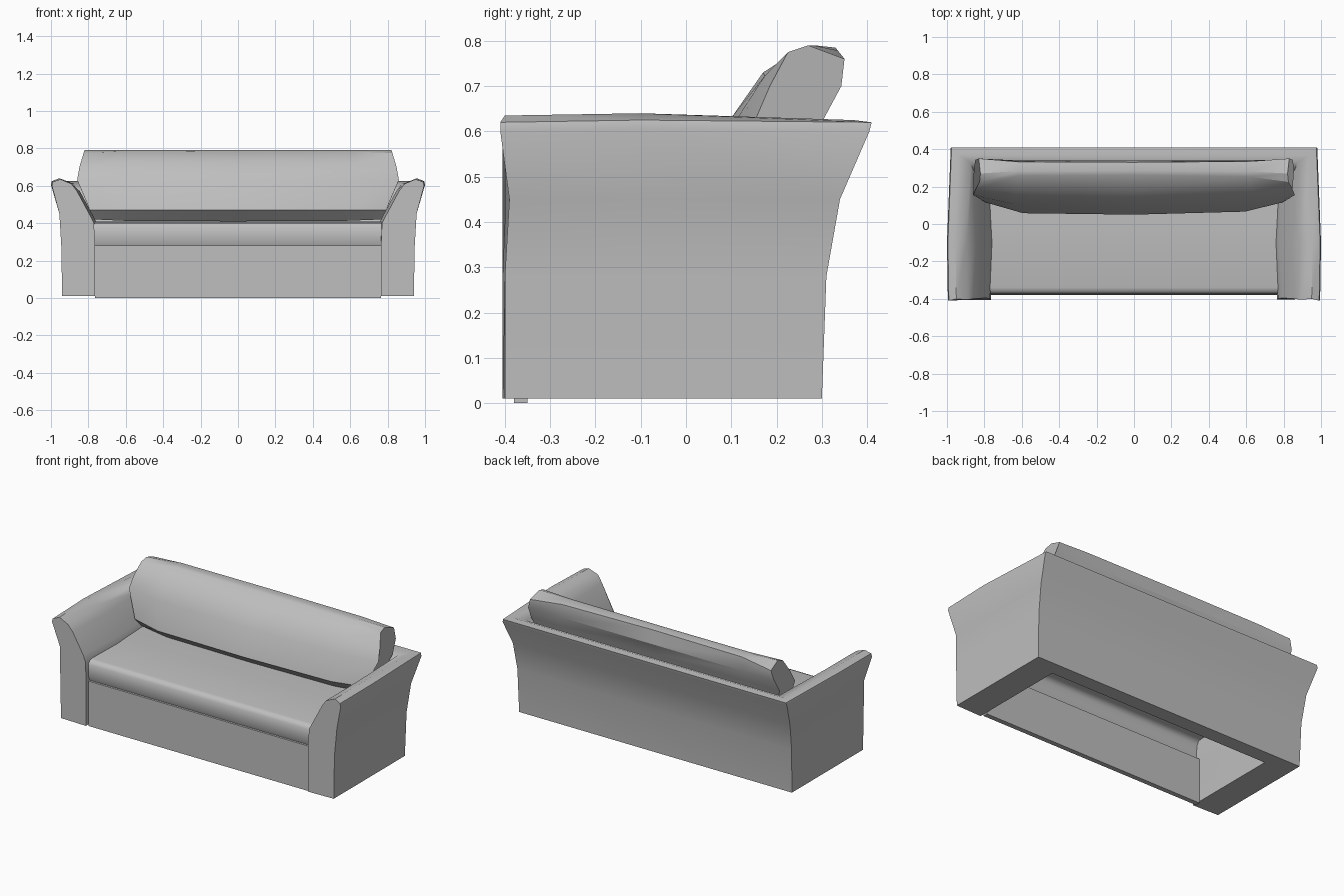
import bpy
import math

cube = bpy.data.objects.get("Cube")
if cube:
    bpy.data.objects.remove(cube, do_unlink=True)

grey = bpy.data.materials.new("grey fabric")
grey.use_nodes = True
colour = (0.52, 0.52, 0.52, 1)
grey.diffuse_color = colour
grey.node_tree.nodes["Principled BSDF"].inputs["Base Color"].default_value = colour


def loft(name, sections, closed=True, caps=True, angle=35):
    """Skin a row of sections that all have the same number of points."""
    n = len(sections[0])
    verts = [p for s in sections for p in s]
    faces = []
    for i in range(len(sections) - 1):
        for j in range(n if closed else n - 1):
            k = (j + 1) % n
            faces.append((i * n + j, i * n + k, (i + 1) * n + k, (i + 1) * n + j))
    if caps:
        faces.append(tuple(reversed(range(n))))
        faces.append(tuple(range(len(verts) - n, len(verts))))
    mesh = bpy.data.meshes.new(name)
    mesh.from_pydata(verts, [], faces)
    mesh.materials.append(grey)
    obj = bpy.data.objects.new(name, mesh)
    bpy.context.collection.objects.link(obj)
    bpy.ops.object.select_all(action='DESELECT')
    obj.select_set(True)
    bpy.context.view_layer.objects.active = obj
    bpy.ops.object.mode_set(mode='EDIT')
    bpy.ops.mesh.select_all(action='SELECT')
    bpy.ops.mesh.normals_make_consistent(inside=False)
    bpy.ops.object.mode_set(mode='OBJECT')
    bpy.ops.object.shade_smooth_by_angle(angle=math.radians(angle))
    return obj


def mirrored(section):
    return [(-x, y, z) for x, y, z in section]


# Arms and back: one flared profile swept round a U with mitred corners
# Each row: half width, back depth, front depth, height
profile = [
    (0.765, 0.21, -0.405, 0.01),
    (0.765, 0.21, -0.405, 0.28),
    (0.77, 0.21, -0.40, 0.40),
    (0.79, 0.23, -0.395, 0.44),
    (0.86, 0.29, -0.40, 0.57),
    (0.89, 0.33, -0.405, 0.61),
    (0.95, 0.37, -0.40, 0.635),
    (0.99, 0.41, -0.41, 0.62),
    (0.995, 0.405, -0.41, 0.60),
    (0.955, 0.34, -0.39, 0.45),
    (0.945, 0.31, -0.40, 0.28),
    (0.94, 0.30, -0.40, 0.01),
]
front, middle, corner = [], [], []
for x, back, fore, z in profile:
    top = z > 0.59
    front.append((x, fore, z))
    bulge = 0.005 if top else (-0.015 if 0.3 < z < 0.6 and x < 0.9 else 0)
    middle.append((x + bulge, -0.1, z + (0.005 if top else 0)))
    corner.append((x - (0.015 if top else 0), back, min(z, 0.625)))
half = [front, middle, corner]
loft("arms_and_back", half + [mirrored(s) for s in reversed(half)])

# Front panel below the seat
loft("front_panel", [
    [(x, y, z) for y, z in ((-0.38, 0), (-0.35, 0), (-0.35, 0.28), (-0.38, 0.28))]
    for x in (-0.765, 0.765)])

# Seat: a soft sheet with a rolled front edge, open underneath
seat_profile = [(-0.365, 0.275), (-0.375, 0.30), (-0.378, 0.34), (-0.374, 0.38),
                (-0.362, 0.40), (-0.34, 0.405), (0.0, 0.41), (0.24, 0.41)]
seat = loft("seat", [[(x, y, z) for y, z in seat_profile] for x in (-0.775, 0.775)],
            closed=False, caps=False, angle=50)
if seat.data.polygons[-1].normal.z < 0:
    seat.data.flip_normals()

# Back cushion: leaning sections, fuller in the middle than at the ends
middle_section = [(0.12, 0.41), (0.05, 0.47), (0.10, 0.63), (0.17, 0.73), (0.262, 0.785),
                  (0.285, 0.79), (0.33, 0.785), (0.34, 0.70), (0.30, 0.62), (0.25, 0.42)]
end_section = [(0.15, 0.42), (0.115, 0.47), (0.155, 0.63), (0.185, 0.70), (0.225, 0.775),
               (0.27, 0.79), (0.35, 0.76), (0.343, 0.70), (0.30, 0.62), (0.25, 0.42)]


def half_width(z):
    if z < 0.63:
        return 0.77 + (z - 0.42) * 0.43
    return 0.86 - max(0, z - 0.66) * 0.3


sections = []
for across, blend in ((-1, 1), (-0.75, 0.12), (0, 0), (0.75, 0.25), (1, 1)):
    section = []
    for (y0, z0), (y1, z1) in zip(middle_section, end_section):
        y, z = y0 + (y1 - y0) * blend, z0 + (z1 - z0) * blend
        section.append((across * half_width(z), y, z))
    sections.append(section)
loft("back_cushion", sections, angle=30)
